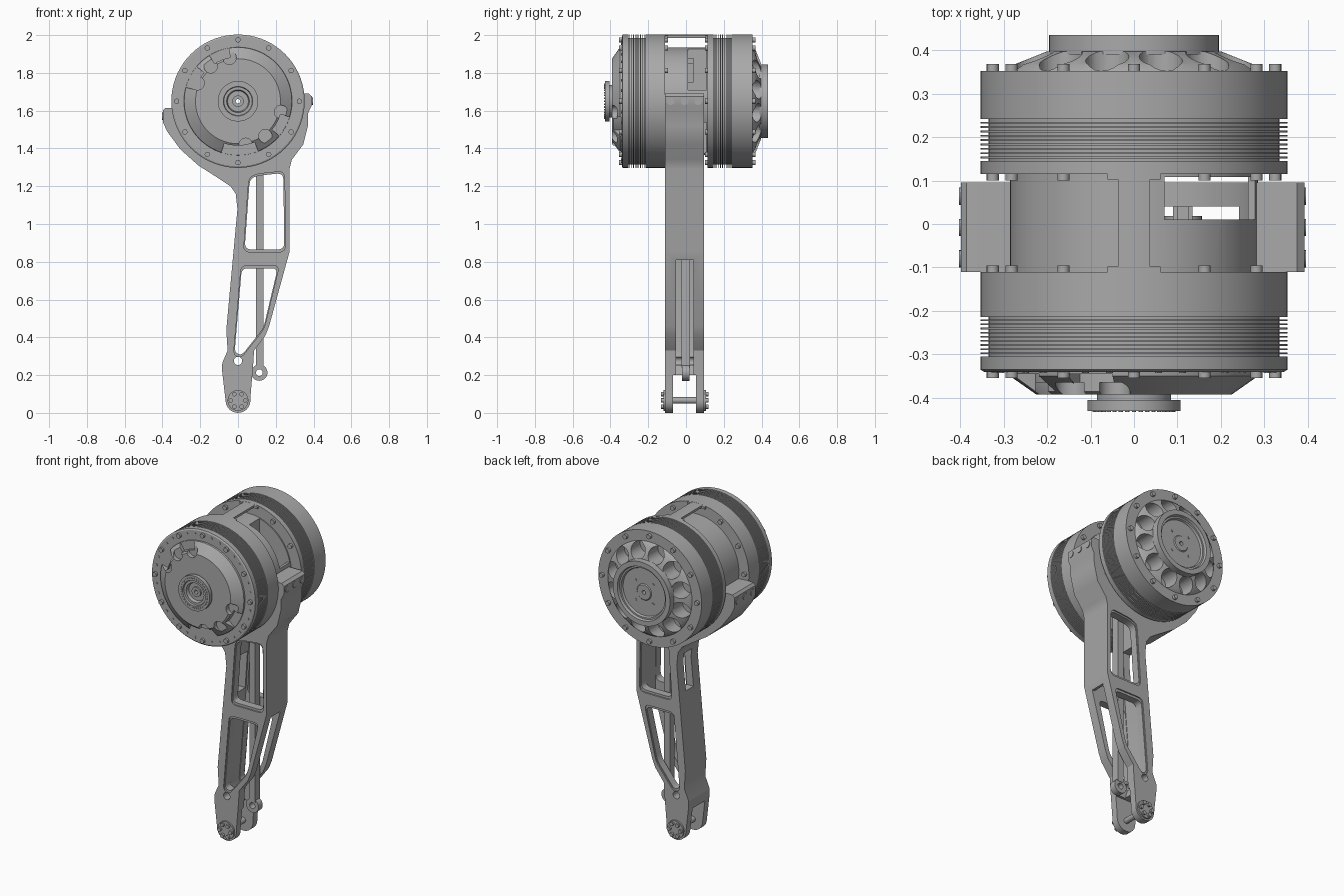
import bpy, bmesh
from math import sin, cos, radians, pi
from mathutils import Matrix, Vector

if "Cube" in bpy.data.objects:
    bpy.data.objects.remove(bpy.data.objects["Cube"])

AXIS_Z = 1.65
FRONT, BACK = -0.11, 0.095
metal = bpy.data.materials.new("satin grey metal")
metal.use_nodes = True
GREY = (0.4, 0.4, 0.4, 1)
metal.diffuse_color = GREY
metal.node_tree.nodes["Principled BSDF"].inputs["Base Color"].default_value = GREY


def finish(name, bm):
    bmesh.ops.recalc_face_normals(bm, faces=bm.faces)
    me = bpy.data.meshes.new(name)
    bm.to_mesh(me)
    bm.free()
    me.materials.append(metal)
    ob = bpy.data.objects.new(name, me)
    bpy.context.collection.objects.link(ob)
    return ob


def lathe(name, profile, steps=72):
    """Turn a closed (radius, y) profile about the motor axis."""
    bm = bmesh.new()
    rings = []
    for i in range(steps):
        a = 2 * pi * i / steps
        rings.append([bm.verts.new((r * cos(a), y, AXIS_Z + r * sin(a))) for r, y in profile])
    n = len(profile)
    for i in range(steps):
        p, q = rings[i], rings[(i + 1) % steps]
        for j in range(n):
            k = (j + 1) % n
            bm.faces.new((p[j], p[k], q[k], q[j]))
    return finish(name, bm)


def add_prism(bm, points, y0, y1):
    face = bm.faces.new([bm.verts.new((x, y0, z)) for x, z in points])
    ext = bmesh.ops.extrude_face_region(bm, geom=[face])["geom"]
    bmesh.ops.translate(bm, vec=(0, y1 - y0, 0),
                        verts=[v for v in ext if isinstance(v, bmesh.types.BMVert)])


def prism(name, shapes, y0, y1):
    """Extrude one or more x-z outlines along y."""
    bm = bmesh.new()
    for points in shapes:
        add_prism(bm, points, y0, y1)
    return finish(name, bm)


def arc(r, a0, a1, n=24, cx=0.0, cz=AXIS_Z):
    return [(cx + r * cos(radians(a0 + (a1 - a0) * i / n)),
             cz + r * sin(radians(a0 + (a1 - a0) * i / n))) for i in range(n + 1)]


def circle(r, cx, cz, n=24):
    return arc(r, 0, 360, n, cx, cz)[:-1]


def polar(r, a):
    return r * cos(radians(a)), AXIS_Z + r * sin(radians(a))


def rounded(points, r, n=4):
    """Round the corners of an outline."""
    out, pts = [], [Vector(p) for p in points]
    for i, p in enumerate(pts):
        a, b = pts[i - 1] - p, pts[(i + 1) % len(pts)] - p
        p0 = p + a.normalized() * min(r, a.length * 0.4)
        p1 = p + b.normalized() * min(r, b.length * 0.4)
        for k in range(n + 1):
            t = k / n
            out.append(tuple(p0 * (1 - t) ** 2 + p * 2 * t * (1 - t) + p1 * t * t))
    return out


def grow(points, s):
    c = sum((Vector(p) for p in points), Vector((0, 0))) / len(points)
    return [tuple(c + (Vector(p) - c) * s) for p in points]


def rect(x0, x1, z0, z1):
    return [(x0, z0), (x1, z0), (x1, z1), (x0, z1)]


def cut(ob, *cutters):
    for c in cutters:
        m = ob.modifiers.new("cut", "BOOLEAN")
        m.operation, m.solver, m.object = "DIFFERENCE", "EXACT", c
    bpy.context.view_layer.update()
    me = bpy.data.meshes.new_from_object(ob.evaluated_get(bpy.context.evaluated_depsgraph_get()))
    ob.modifiers.clear()
    ob.data = me
    for c in cutters:
        bpy.data.objects.remove(c)


def fins(y0, y1, count=10):
    """Cooling fin profile, from y0 to y1."""
    pts, step = [], (y1 - y0) / count
    for i in range(count):
        y = y0 + i * step
        pts += [(0.335, y), (0.335, y + step * 0.6), (0.353, y + step * 0.6), (0.353, y + step)]
    return pts


BORE = 0.012
# Motor bodies with finned rims
lathe("front_motor", [(BORE, -0.34), (0.345, -0.34), (0.353, -0.335), (0.353, -0.305)]
      + fins(-0.305, -0.21) + [(0.353, FRONT), (BORE, FRONT)])
back_motor = lathe("back_motor", [(BORE, 0.115), (0.353, 0.115), (0.353, 0.145)]
                   + fins(0.145, 0.245) + [(0.353, 0.352), (0.288, 0.352), (0.275, 0.367),
                                           (0.2, 0.397), (BORE, 0.397)])
cut(back_motor, prism("spoke_gaps", [circle(0.05, *polar(0.238, 15 + 30 * i), 20)
                                     for i in range(12)], 0.29, 0.45))

# Back output flange with a recessed face
lathe("back_flange", [(BORE, 0.39), (0.195, 0.39), (0.195, 0.435), (0.165, 0.435), (0.16, 0.42),
                      (0.15, 0.42), (0.145, 0.407), (0.05, 0.407), (0.045, 0.412), (BORE, 0.412)])
prism("flange_screws", [circle(0.008, *polar(0.085, 45 + 90 * i), 10) for i in range(4)], 0.4, 0.411)

# Front cover with pockets around its shoulder
cover = lathe("front_cover", [(BORE, -0.335), (0.287, -0.335), (0.285, -0.35),
                              (0.225, -0.392), (BORE, -0.392)])
sectors = [(-40, -17), (-108, -68), (100, 122), (140, 165)]
cut(cover,
    prism("pocket_arcs", [arc(0.3, a, b, 8) + arc(0.235, b, a, 8) for a, b in sectors], -0.45, -0.345))
cut(cover, prism("pocket_lobes", [circle(0.036, *polar(0.235, a), 20)
                                  for a in (-80, -52, -14, 101, 128, 156)], -0.45, -0.365))

# Front output hub
lathe("front_hub", [(BORE, -0.385), (0.085, -0.385), (0.085, -0.405), (0.107, -0.405), (0.107, -0.43),
                    (0.078, -0.43), (0.075, -0.42), (0.06, -0.42), (0.055, -0.40), (0.03, -0.40),
                    (0.03, -0.41), (BORE, -0.41)])
prism("hub_teeth", [circle(0.005, *polar(0.09, 10 * i), 6) for i in range(36)], -0.42, -0.433)

# Rim bolts on both motors, with smaller screws between
for name, y0, y1 in (("front_rim", -0.33, -0.354), ("back_rim", 0.34, 0.368),
                     ("inner_front", -0.12, -0.095), ("inner_back", 0.12, 0.1)):
    prism(name + "_bolts", [circle(0.014, *polar(0.325, 30 * i), 14) for i in range(12)], y0, y1)
prism("front_rim_screws", [circle(0.008, *polar(0.325, 30 * i + d), 10)
                           for i in range(12) for d in (10, 20)], -0.33, -0.343)

# Centre drum, open on one side, with a bridge over the top
drum = lathe("centre_drum", [(BORE, -0.115), (0.285, -0.115), (0.285, 0.12), (BORE, 0.12)])
cut(drum, prism("drum_opening", [rect(0.07, 0.262, 1.2, 2.0)], 0.01, 0.108))
cut(drum, prism("drum_window", [rect(0.2, 0.4, 1.71, 1.92)], 0.01, 0.108))
prism("top_bridge", [arc(0.352, 84, 96, 6) + arc(0.337, 96, 84, 6)], -0.115, 0.12)
prism("bridge_ends", [arc(0.352, 80, 100, 8) + arc(0.337, 100, 80, 8)], -0.115, -0.098)
prism("bridge_ends_back", [arc(0.352, 80, 100, 8) + arc(0.337, 100, 80, 8)], 0.102, 0.12)
prism("terminal", [rect(0.09, 0.135, 1.75, 1.85), rect(0.1, 0.125, 1.85, 1.88)], 0.01, 0.04)

# Leg with saddle horns around the drum
outline = [(0.34, 1.69), (0.375, 1.69), (0.392, 1.675), (0.392, 1.63), (0.372, 1.59), (0.37, 1.52),
           (0.345, 1.42), (0.285, 1.34), (0.272, 1.29), (0.272, 0.85), (0.165, 0.46), (0.145, 0.41),
           (0.085, 0.33), (0.08, 0.25), (0.066, 0.085)]
outline += arc(0.066, 0, -180, 12, 0, 0.066)
outline += [(-0.085, 0.23), (-0.083, 0.265), (-0.055, 0.33), (-0.062, 0.44), (-0.015, 0.95),
            (-0.003, 1.08), (-0.012, 1.16), (-0.04, 1.2), (-0.1, 1.24), (-0.21, 1.31), (-0.305, 1.395),
            (-0.375, 1.49), (-0.398, 1.54), (-0.398, 1.6), (-0.385, 1.615), (-0.34, 1.615)]
leg = prism("leg", [outline + arc(0.284, -172, 8, 40)], FRONT, BACK)
upper = rounded([(0.062, 1.235), (0.1, 1.255), (0.24, 1.27), (0.245, 0.865), (0.035, 0.865)], 0.035)
lower = rounded([(0.02, 0.765), (0.21, 0.765), (0.135, 0.45), (0.02, 0.305), (-0.018, 0.32)], 0.03)
cut(leg, prism("windows", [upper, lower, circle(0.022, 0, 0.275)], -0.3, 0.3))
for y0, y1 in ((-0.2, FRONT + 0.008), (BACK - 0.008, 0.2)):
    cut(leg, prism("window_rebates", [grow(upper, 1.06), grow(lower, 1.06)], y0, y1))
# Hollow between the side plates, open toward the rod and at the fork
cut(leg, prism("rod_channel", [[(0.07, 1.5), (0.245, 1.5), (0.245, 0.81), (0.4, 0.81), (0.4, 0.15),
                                (0.02, 0.2), (-0.02, 0.33), (0.025, 0.86)]], -0.053, 0.04))
cut(leg, prism("fork_gap", [rect(-0.2, 0.2, -0.1, 0.2)], -0.068, 0.052))
cut(leg, prism("back_wall_slot", [rect(-0.1, 0.06, 0.9, 1.13)], -0.045, 0.03))

# Push rod with an eye at its lower end
rod = prism("push_rod", [rect(0.095, 0.135, 0.24, 1.45)], -0.025, 0.02)
eye = prism("rod_eye", [circle(0.043, 0.113, 0.213, 32)], -0.022, 0.018)
cut(eye, prism("eye_hole", [circle(0.018, 0.113, 0.213)], -0.1, 0.1))

# Ankle pin with bolted end caps
prism("ankle_pin", [circle(0.017, 0, 0.066)], -0.12, 0.105)
for side, y0, y1 in (("front", FRONT, -0.12), ("back", BACK, 0.105)):
    prism(side + "_ankle_cap", [circle(0.055, 0, 0.066, 32)], y0, y1)
    prism(side + "_ankle_bolts", [circle(0.012, 0.038 * cos(i * pi / 3), 0.066 + 0.038 * sin(i * pi / 3), 12)
                                  for i in range(6)], y0, y1 + (0.013 if y1 > 0 else -0.013))

# Clamp bolts on the horns
for x in (0.388, -0.394):
    bm = bmesh.new()
    for y in (-0.08, -0.008, 0.064):
        spot = Matrix.Translation((x, y, AXIS_Z if x > 0 else 1.57)) @ Matrix.Rotation(pi / 2, 4, "Y")
        bmesh.ops.create_cone(bm, cap_ends=True, segments=16, radius1=0.02, radius2=0.02,
                              depth=0.016, matrix=spot)
    finish("left_horn_bolts" if x > 0 else "right_horn_bolts", bm)

# Smooth round surfaces, keep edges crisp
for ob in bpy.context.scene.objects:
    ob.select_set(ob.type == "MESH")
bpy.context.view_layer.objects.active = leg
bpy.ops.object.shade_smooth_by_angle(angle=radians(30))
